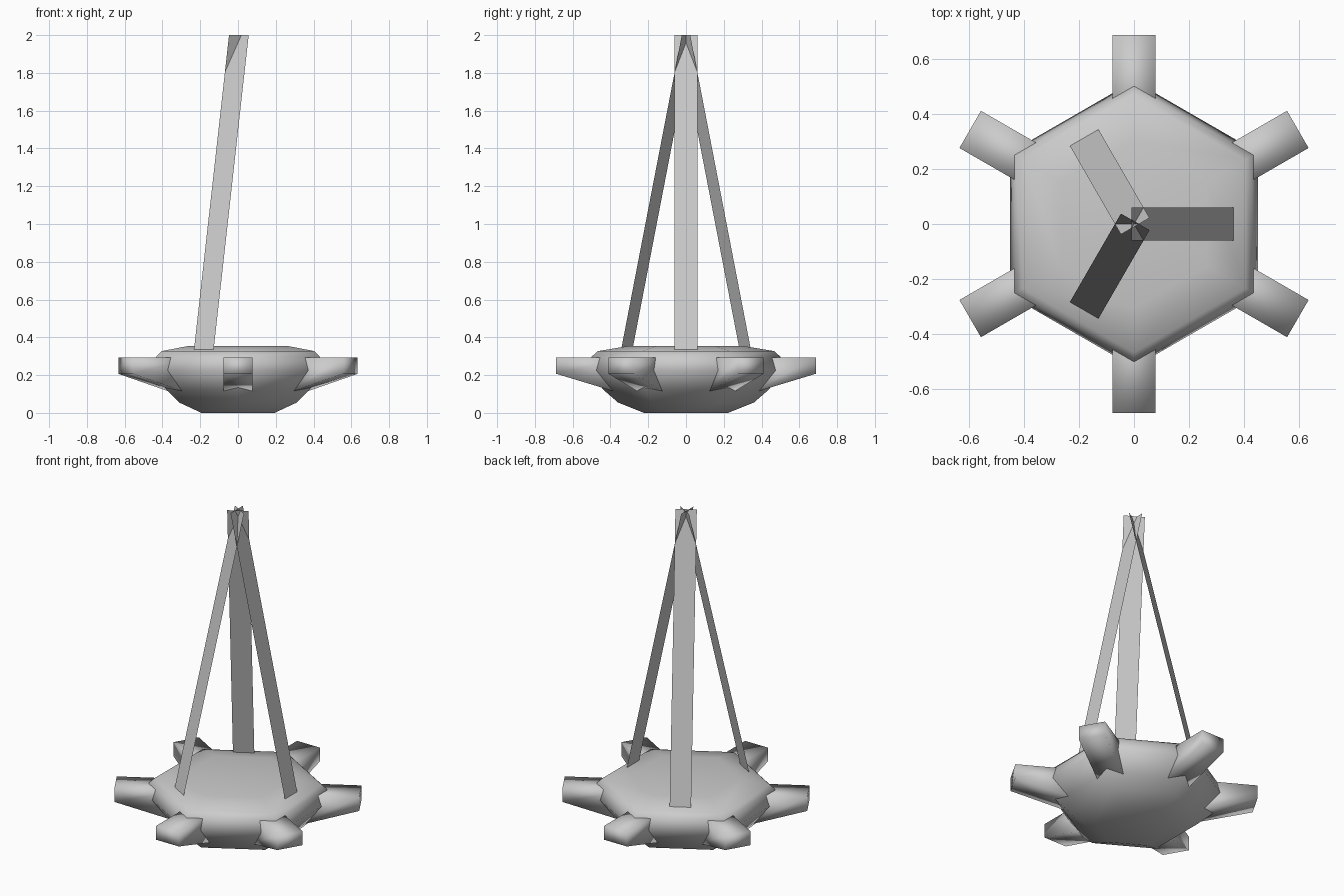
import bpy
from math import cos, sin, radians

if "Cube" in bpy.data.objects:
    bpy.data.objects.remove(bpy.data.objects["Cube"])


def make(name, verts, faces, smooth=True):
    mesh = bpy.data.meshes.new(name)
    mesh.from_pydata(verts, [], faces)
    mesh.update()
    ob = bpy.data.objects.new(name, mesh)
    bpy.context.collection.objects.link(ob)
    for p in mesh.polygons:
        p.use_smooth = smooth
    return ob


# Six-sided bowl: profile of (corner radius, height), corners on the y axis
profile = [(0.223, 0), (0.36, 0.055), (0.437, 0.122), (0.52, 0.225),
           (0.499, 0.298), (0.467, 0.327), (0.305, 0.354)]
verts = [(r * cos(radians(30 + 60 * i)), r * sin(radians(30 + 60 * i)), z)
         for r, z in profile for i in range(6)]
faces = [(k * 6 + i, k * 6 + (i + 1) % 6, k * 6 + 6 + (i + 1) % 6, k * 6 + 6 + i)
         for k in range(len(profile) - 1) for i in range(6)]
faces.append(tuple(reversed(range(6))))
faces.append(tuple(range(len(verts) - 6, len(verts))))
make("bowl", verts, faces)

# Six stub arms at the corners: boxes with a sloping underside
side = [(0.32, 0.096), (0.687, 0.207), (0.687, 0.292), (0.32, 0.292)]
arm_verts = [(x, y, z) for y in (-0.078, 0.078) for x, z in side]
arm_faces = [(0, 1, 2, 3), (7, 6, 5, 4), (0, 4, 5, 1),
             (1, 5, 6, 2), (2, 6, 7, 3), (3, 7, 4, 0)]
for i in range(6):
    arm = make(f"arm_{i + 1}", arm_verts, arm_faces)
    arm.rotation_euler.z = radians(30 + 60 * i)

# Three flat hanging straps that cross at the top
strap_verts = [(0.363, -0.06, 0.33), (0.363, 0.06, 0.33),
               (-0.009, 0.06, 2.0), (-0.009, -0.06, 2.0)]
for i in range(3):
    strap = make(f"strap_{i + 1}", strap_verts, [(0, 1, 2, 3)], smooth=False)
    strap.rotation_euler.z = radians(120 * i)
